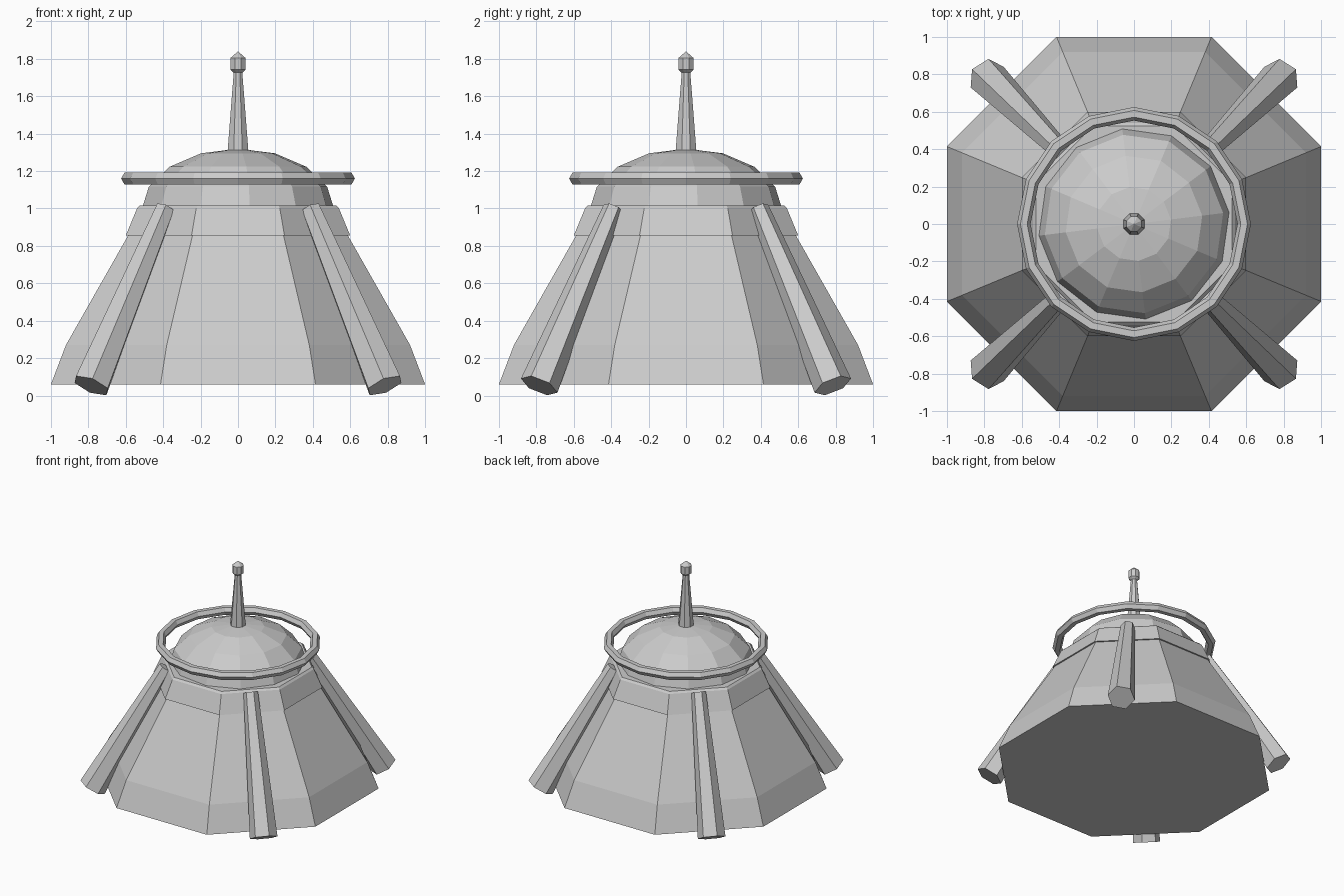
import bpy, bmesh, math
from mathutils import Vector

cube = bpy.data.objects.get("Cube")
if cube:
    bpy.data.objects.remove(cube, do_unlink=True)

grey = bpy.data.materials.new("light_grey")
grey.use_nodes = True
COLOUR = (0.6, 0.6, 0.6, 1)
grey.diffuse_color = COLOUR
grey.node_tree.nodes["Principled BSDF"].inputs["Base Color"].default_value = COLOUR


def finish(name, bm):
    """Turn a bmesh into a flat-shaded grey object."""
    bmesh.ops.recalc_face_normals(bm, faces=bm.faces)
    mesh = bpy.data.meshes.new(name)
    bm.to_mesh(mesh)
    bm.free()
    mesh.materials.append(grey)
    obj = bpy.data.objects.new(name, mesh)
    bpy.context.collection.objects.link(obj)
    return obj


def bridge(bm, a, b):
    for i in range(len(a)):
        j = (i + 1) % len(a)
        bm.faces.new((a[i], a[j], b[j], b[i]))


def turned(name, profile, sides, start=0.0, closed=False):
    """Revolve (radius, z) points into a faceted solid or a closed ring."""
    bm = bmesh.new()
    angles = [start + math.tau * i / sides for i in range(sides)]
    loops = [[bm.verts.new((r * math.cos(a), r * math.sin(a), z)) for a in angles]
             for r, z in profile]
    for low, high in zip(loops, loops[1:]):
        bridge(bm, low, high)
    if closed:
        bridge(bm, loops[-1], loops[0])
    else:
        bm.faces.new(loops[0])
        bm.faces.new(loops[-1])
    bmesh.ops.remove_doubles(bm, verts=bm.verts, dist=0.0005)
    return finish(name, bm)


def octagon(name, profile):
    """Octagonal solid with flats on the axes, sized by its flats."""
    k = 1 / math.cos(math.pi / 8)
    return turned(name, [(r * k, z) for r, z in profile], 8, math.pi / 8)


# Flared hull and the collar overlapping its top
octagon("hull", [(1.0, 0.06), (0.92, 0.27), (0.585, 0.86), (0.53, 0.95)])
octagon("collar", [(0.60, 0.855), (0.54, 1.0), (0.525, 1.015)])

# Faceted, flattened dome
dome = [(0.52 * math.cos(math.pi * i / 8), 0.99 + 0.33 * math.sin(math.pi * i / 8))
        for i in range(4)]
turned("dome", dome + [(0.0001, 1.32)], 12, math.radians(7))

# Floating ring with a hexagonal section
section = [(0.589 + 0.036 * math.cos(math.pi * i / 3),
            1.16 + 0.036 * math.sin(math.pi * i / 3)) for i in range(6)]
turned("halo_ring", section, 16, closed=True)

# Mast and its tip
octagon("mast", [(0.056, 1.30), (0.022, 1.74)])
octagon("mast_tip", [(0.022, 1.725), (0.04, 1.742), (0.04, 1.805), (0.0001, 1.84)])

# Tapered six-sided legs, mirrored to the four corners
out = Vector((1, 1, 0)).normalized()
side = Vector((-1, 1, 0)).normalized()
foot = out * 1.11 + Vector((0, 0, 0.053))
top = out * 0.55 + Vector((0, 0, 1.0))
up = side.cross(top - foot).normalized()
if up.z < 0:
    up = -up
bm = bmesh.new()
ends = []
for centre, radius in ((foot, 0.105), (top, 0.055)):
    angles = [math.radians(60 * i - 15) for i in range(6)]
    ends.append([bm.verts.new(centre + radius * (side * math.cos(a) + up * math.sin(a)))
                 for a in angles])
    bm.faces.new(ends[-1])
bridge(bm, *ends)
legs = finish("support_legs", bm)
mirror = legs.modifiers.new("four_corners", 'MIRROR')
mirror.use_axis = (True, True, False)
mirror.use_mirror_merge = False
